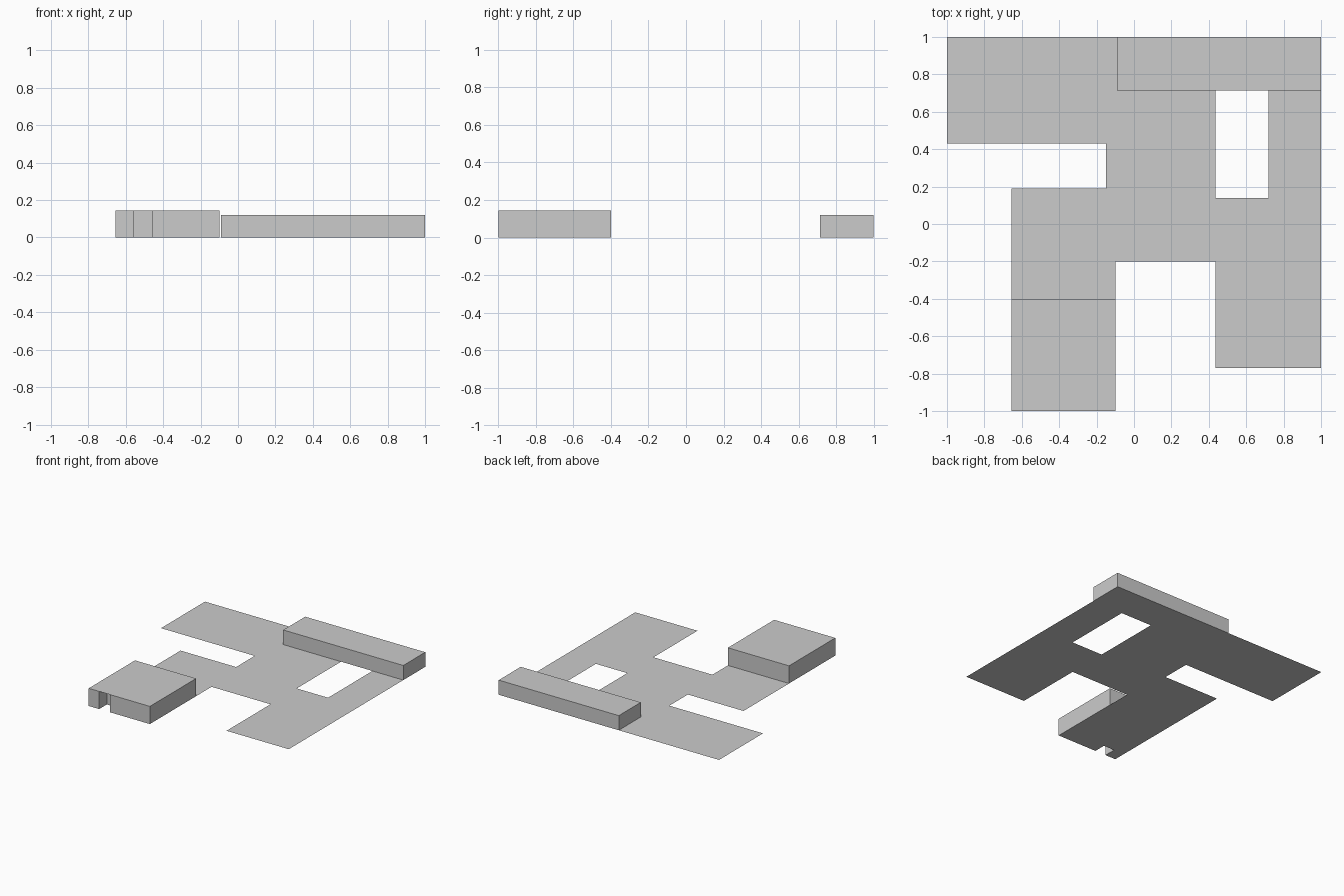
import bpy, bmesh

if "Cube" in bpy.data.objects:
    bpy.data.objects.remove(bpy.data.objects["Cube"])


def slab(name, outline, height=0.0, z=0.0):
    """Flat sheet from a plan outline, or a closed prism when height > 0."""
    bm = bmesh.new()
    face = bm.faces.new([bm.verts.new((x, y, z)) for x, y in outline])
    face.normal_update()
    if face.normal.z < 0:
        face.normal_flip()
    if height:
        ret = bmesh.ops.extrude_face_region(bm, geom=[face], use_keep_orig=True)
        top = [v for v in ret["geom"] if isinstance(v, bmesh.types.BMVert)]
        bmesh.ops.translate(bm, verts=top, vec=(0, 0, height))
        bmesh.ops.recalc_face_normals(bm, faces=bm.faces)
    mesh = bpy.data.meshes.new(name)
    bm.to_mesh(mesh)
    bm.free()
    obj = bpy.data.objects.new(name, mesh)
    bpy.context.collection.objects.link(obj)
    return obj


def rect(x0, x1, y0, y1):
    return [(x0, y0), (x1, y0), (x1, y1), (x0, y1)]


# Paper-thin floor areas of the plan, edge to edge around the open courtyard
floors = {
    "northwest_floor": (-1.0, -0.15, 0.43, 1.0),
    "passage_floor": (-0.15, -0.09, 0.715, 1.0),
    "hall_floor": (-0.15, 0.435, -0.2, 0.715),
    "corridor_floor": (0.72, 1.0, 0.14, 0.715),
    "east_floor": (0.435, 1.0, -0.77, 0.14),
    "southwest_floor": (-0.655, -0.15, -0.4, 0.19),
    "link_floor": (-0.15, -0.1, -0.4, -0.2),
}
for name, bounds in floors.items():
    slab(name, rect(*bounds))

# Long raised room along the back edge
slab("back_room", rect(-0.09, 1.0, 0.715, 1.0), 0.12)

# Raised front block: three interlocking rooms
H = 0.145
slab("main_room", [(-0.46, -1), (-0.27, -1), (-0.27, -0.9), (-0.2, -0.9),
                   (-0.2, -0.8), (-0.27, -0.8), (-0.27, -0.4),
                   (-0.655, -0.4), (-0.655, -0.8), (-0.46, -0.8)], H)
slab("side_room", [(-0.27, -1), (-0.1, -1), (-0.1, -0.4), (-0.27, -0.4),
                   (-0.27, -0.8), (-0.2, -0.8), (-0.2, -0.9), (-0.27, -0.9)], H)
slab("corner_room", [(-0.655, -1), (-0.56, -1), (-0.56, -0.9),
                     (-0.46, -0.9), (-0.46, -0.8), (-0.655, -0.8)], H)

# Roof over the recessed front doorway
slab("porch_roof", rect(-0.56, -0.46, -1.0, -0.9), z=H)
